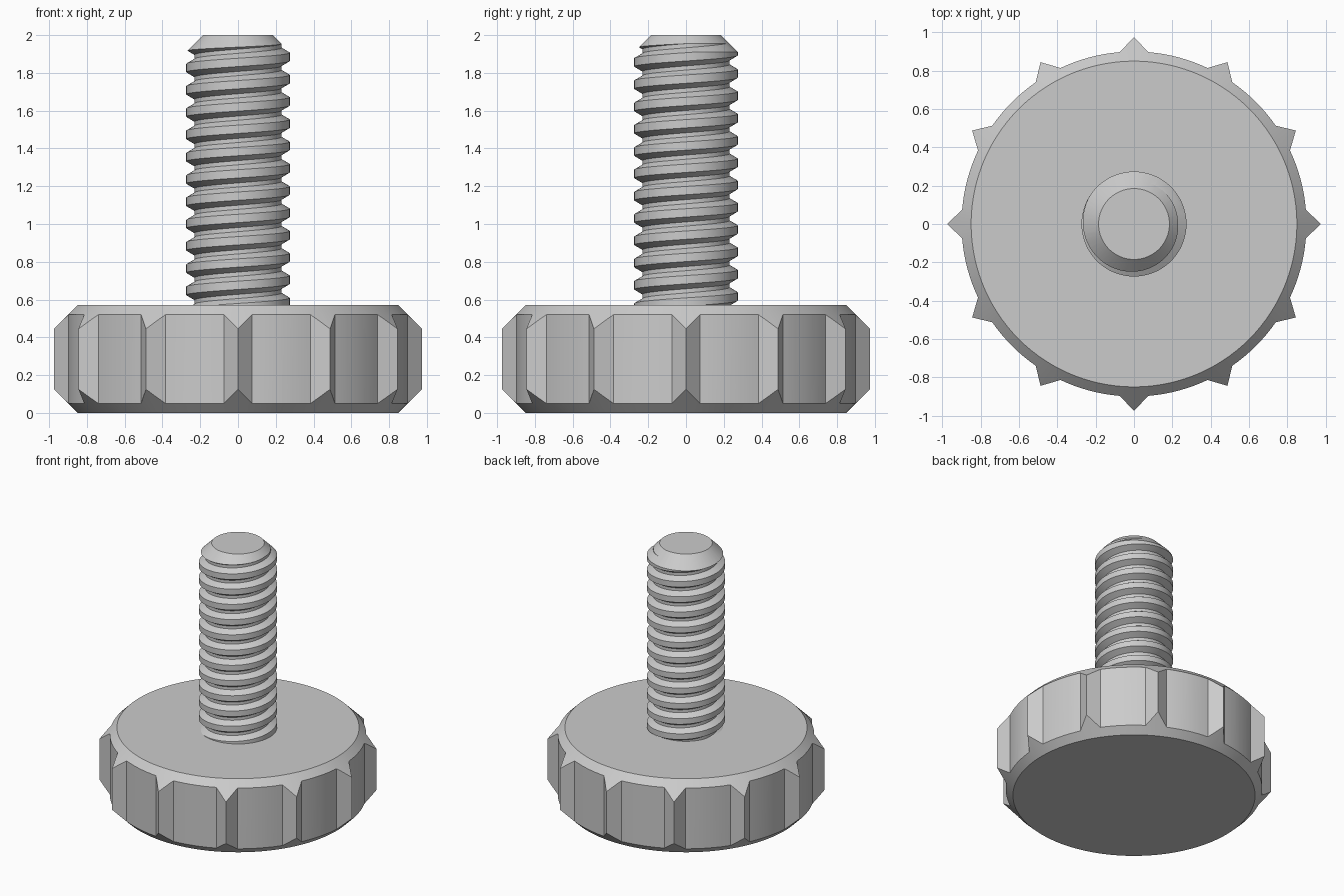
import bpy, bmesh
from math import sin, cos, pi, tau, radians

if "Cube" in bpy.data.objects:
    bpy.data.objects.remove(bpy.data.objects["Cube"])


def finish(name, bm):
    bmesh.ops.recalc_face_normals(bm, faces=bm.faces)
    me = bpy.data.meshes.new(name)
    bm.to_mesh(me)
    bm.free()
    ob = bpy.data.objects.new(name, me)
    bpy.context.collection.objects.link(ob)
    return ob


def lathe(name, profile, n):
    """Closed solid from (radius, z) points, with flat end caps."""
    bm = bmesh.new()
    rings = [[bm.verts.new((r * cos(tau * i / n), r * sin(tau * i / n), z))
              for i in range(n)] for r, z in profile]
    for a, b in zip(rings, rings[1:]):
        for i in range(n):
            k = (i + 1) % n
            bm.faces.new((a[i], a[k], b[k], b[i]))
    bm.faces.new(rings[0])
    bm.faces.new(rings[-1])
    return finish(name, bm)


def intersect(ob, cutter):
    cutter.hide_render = True
    mod = ob.modifiers.new("trim", 'BOOLEAN')
    mod.operation = 'INTERSECT'
    mod.solver = 'EXACT'
    mod.object = cutter
    bpy.ops.object.select_all(action='DESELECT')
    bpy.context.view_layer.objects.active = ob
    ob.select_set(True)
    bpy.ops.object.modifier_apply(modifier=mod.name)
    bpy.data.objects.remove(cutter)
    bpy.ops.object.shade_smooth_by_angle(angle=radians(20))


# Knob: toothed outline extruded, then trimmed by a chamfered disc
R, TIP, HALF = 0.90, 0.975, 0.083
outline = []
for t in range(12):
    a = t * tau / 12
    outline.append((TIP, a))
    for s in range(9):
        outline.append((R, a + HALF + (tau / 12 - 2 * HALF) * s / 8))
bm = bmesh.new()
low, high = ([bm.verts.new((r * cos(a), r * sin(a), z)) for r, a in outline]
             for z in (-0.1, 0.7))
n = len(outline)
for i in range(n):
    k = (i + 1) % n
    bm.faces.new((low[i], low[k], high[k], high[i]))
bm.faces.new(low)
bm.faces.new(high)
knob = finish("knob", bm)
intersect(knob, lathe("knob_trim", [(0.85, 0), (1.0, 0.15), (1.0, 0.42), (0.85, 0.57)], 120))

# Threaded shaft: helical sweep of the thread profile, capped with fans
PITCH, BASE, TURNS, N = 0.118, 0.351, 16, 64
tooth = [(0.274, -0.022), (0.274, 0.022), (0.23, 0.048), (0.23, 0.07)]
rows = 4 * TURNS
bm = bmesh.new()
cols = []
for i in range(N):
    a = tau * i / N
    col = []
    for j in range(rows + (4 if i == 0 else 0)):
        r, dz = tooth[j % 4]
        col.append(bm.verts.new((r * cos(a), r * sin(a),
                                 BASE + PITCH * (i / N + j // 4) + dz)))
    cols.append(col)
for i in range(N):
    nxt = cols[i + 1] if i < N - 1 else cols[0][4:]
    for j in range(rows - 1):
        bm.faces.new((cols[i][j], nxt[j], nxt[j + 1], cols[i][j + 1]))
bottom = bm.verts.new((0, 0, BASE + PITCH / 2))
top = bm.verts.new((0, 0, BASE + PITCH * (TURNS + 0.5)))
for e in [e for e in bm.edges if len(e.link_faces) == 1]:
    bm.faces.new((*e.verts, bottom if e.verts[0].co.z < 1 else top))
shaft = finish("threaded_shaft", bm)
intersect(shaft, lathe("shaft_trim", [(0.4, 0.56), (0.4, 1.785), (0.185, 2.0)], 64))
